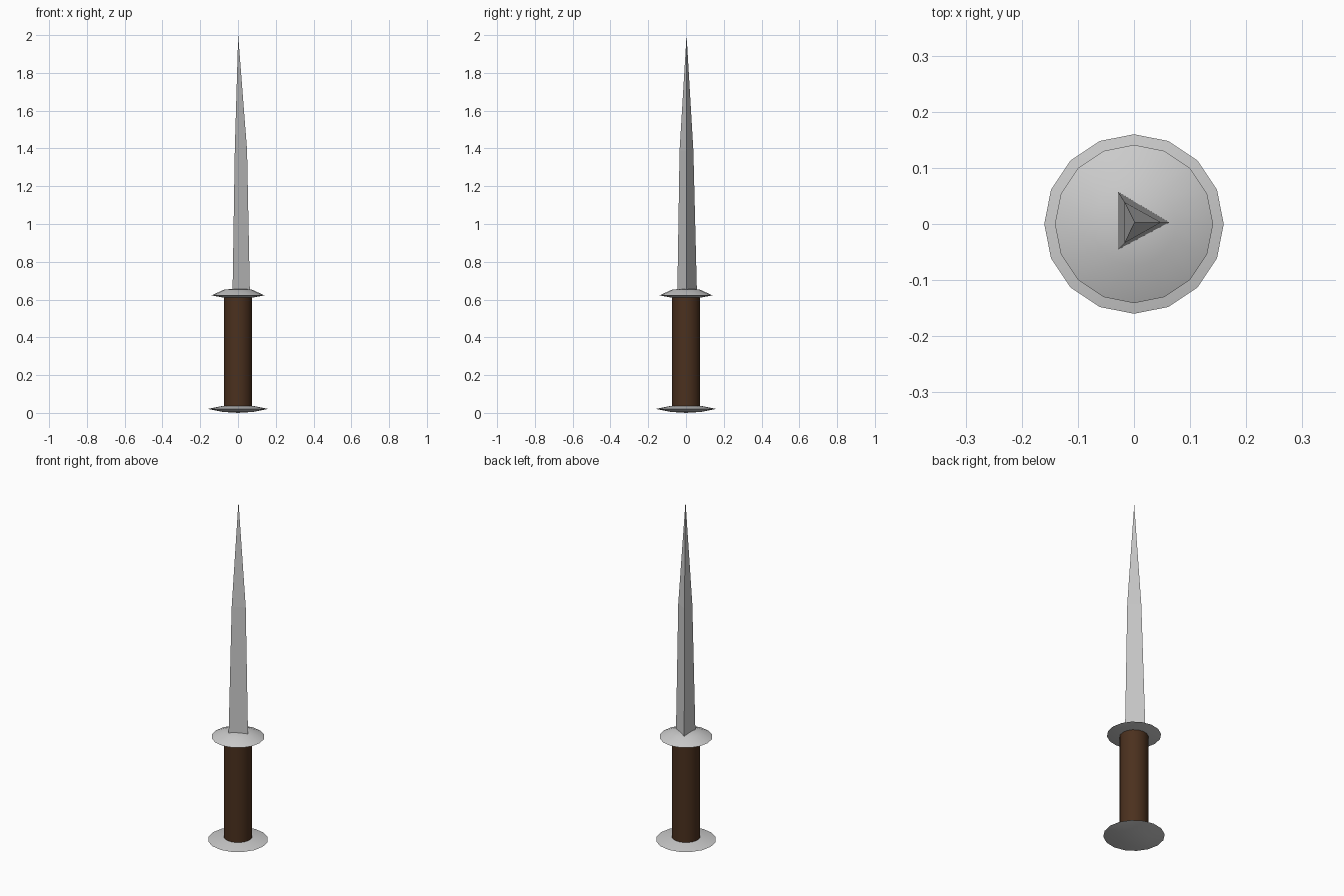
import bpy, bmesh, math

if "Cube" in bpy.data.objects:
    bpy.data.objects.remove(bpy.data.objects["Cube"])


def finish(name, bm, smooth=True, mat=None):
    bmesh.ops.recalc_face_normals(bm, faces=bm.faces)
    me = bpy.data.meshes.new(name)
    bm.to_mesh(me)
    bm.free()
    ob = bpy.data.objects.new(name, me)
    bpy.context.collection.objects.link(ob)
    if mat:
        me.materials.append(mat)
    if smooth:
        bpy.ops.object.select_all(action='DESELECT')
        ob.select_set(True)
        bpy.context.view_layer.objects.active = ob
        bpy.ops.object.shade_smooth_by_angle(angle=math.radians(32))
    return ob


def loft(bm, rings):
    """Skin vertex rings in order; a one-point ring closes to a tip."""
    vr = [[bm.verts.new(p) for p in r] for r in rings]
    for a, b in zip(vr, vr[1:]):
        n = max(len(a), len(b))
        for i in range(n):
            j = (i + 1) % n
            quad = [a[i % len(a)], a[j % len(a)], b[j % len(b)], b[i % len(b)]]
            bm.faces.new(list(dict.fromkeys(quad)))
    for end in (vr[0], vr[-1]):
        if len(end) > 2:
            bm.faces.new(end)


def turned(name, profile, sides=16, mat=None):
    rings = []
    for r, z in profile:
        n = sides if r > 0 else 1
        rings.append([(r * math.cos(2 * math.pi * i / n),
                       r * math.sin(2 * math.pi * i / n), z) for i in range(n)])
    bm = bmesh.new()
    loft(bm, rings)
    return finish(name, bm, True, mat)


brown = bpy.data.materials.new("dark_brown")
brown.diffuse_color = (0.07, 0.03, 0.013, 1)
brown.use_nodes = True
brown.node_tree.nodes["Principled BSDF"].inputs["Base Color"].default_value = brown.diffuse_color

# Pommel: lens-shaped disc
turned("pommel", [(0, 0), (0.08, 0.005), (0.16, 0.021), (0.08, 0.037), (0, 0.042)])

# Grip
turned("grip", [(0.075, 0.03), (0.075, 0.62)], mat=brown)

# Guard: shallow domed disc
turned("guard", [(0, 0.608), (0.085, 0.612), (0.141, 0.622), (0.075, 0.652), (0, 0.66)])

# Blade: three-sided, tapering faster above the shoulder
sections = [
    [(0.063, 0.003), (-0.029, 0.058), (-0.029, -0.046)],
    [(0.048, 0.003), (-0.017, 0.039), (-0.017, -0.034)],
    [(0.001, 0.003)],
]
bm = bmesh.new()
loft(bm, [[(x, y, z) for x, y in s] for s, z in zip(sections, (0.63, 1.39, 2.0))])
finish("blade", bm, smooth=False)
